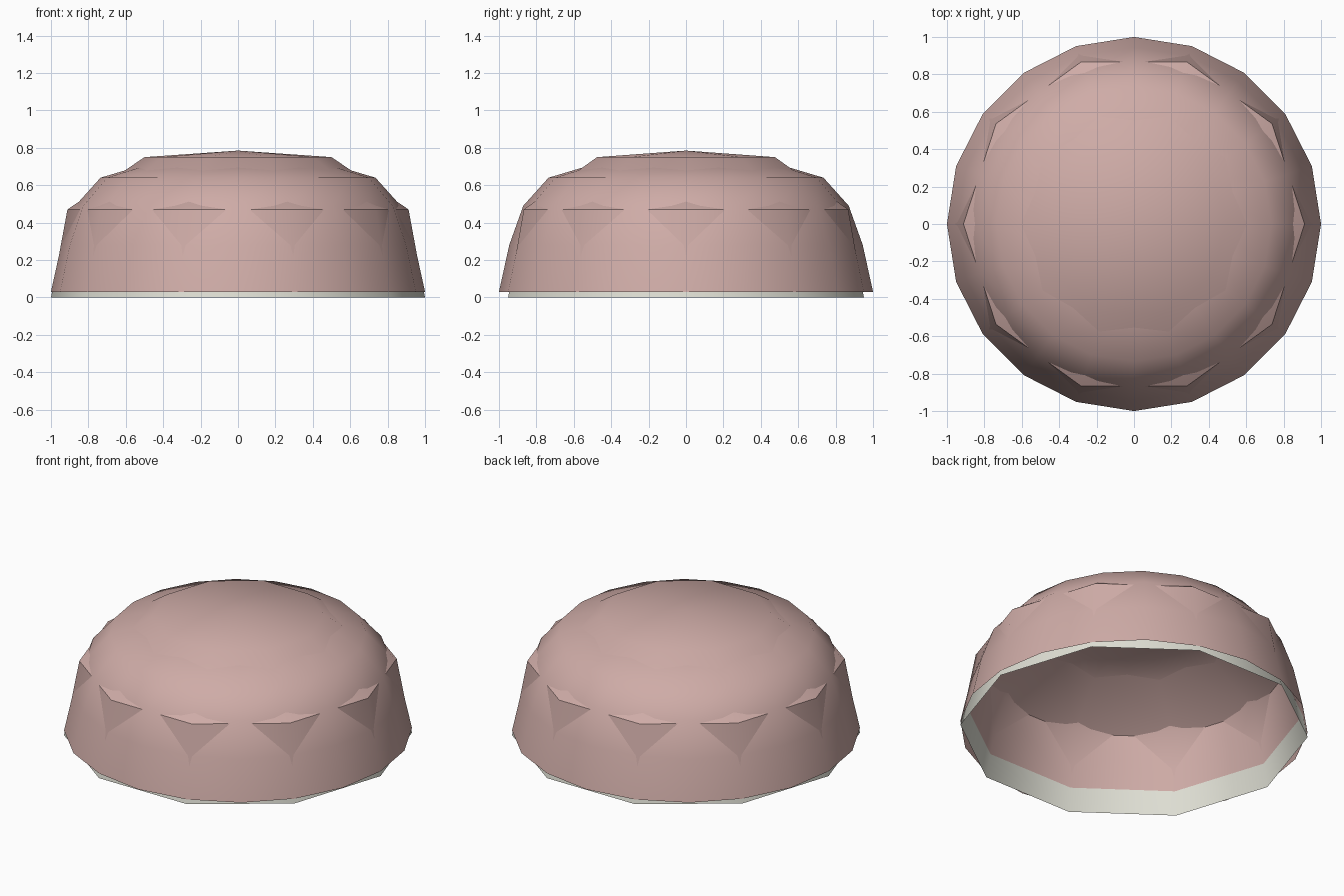
import bpy, bmesh, math

if "Cube" in bpy.data.objects:
    bpy.data.objects.remove(bpy.data.objects["Cube"])


def material(name, rgb):
    m = bpy.data.materials.new(name)
    m.diffuse_color = (*rgb, 1)
    m.use_nodes = True
    m.node_tree.nodes["Principled BSDF"].inputs["Base Color"].default_value = m.diffuse_color
    return m


pink = material("dusty_pink", (0.62, 0.41, 0.385))
grey = material("pale_grey", (0.74, 0.74, 0.66))


def open_dome(name, sides, profile, apex_z, mats, smooth_angle, grey_below=0.0):
    """Lathe a (radius, z) profile into an open-bottomed dome with an apex."""
    bm = bmesh.new()
    rings = [[bm.verts.new((r * math.cos(2 * math.pi * i / sides),
                            r * math.sin(2 * math.pi * i / sides), z))
              for i in range(sides)] for r, z in profile]
    for lo, hi in zip(rings, rings[1:]):
        for i in range(sides):
            j = (i + 1) % sides
            bm.faces.new((lo[i], lo[j], hi[j], hi[i]))
    apex = bm.verts.new((0, 0, apex_z))
    for i in range(sides):
        bm.faces.new((rings[-1][i], rings[-1][(i + 1) % sides], apex))
    for f in bm.faces:
        if f.calc_center_median().z < grey_below:
            f.material_index = 1
    me = bpy.data.meshes.new(name)
    bm.to_mesh(me)
    bm.free()
    for m in mats:
        me.materials.append(m)
    ob = bpy.data.objects.new(name, me)
    bpy.context.collection.objects.link(ob)
    bpy.ops.object.select_all(action='DESELECT')
    ob.select_set(True)
    bpy.context.view_layer.objects.active = ob
    bpy.ops.object.shade_smooth_by_angle(angle=math.radians(smooth_angle))
    return ob


# Outer shell: twenty sides, rounded shoulder
open_dome("outer_dome", 20,
          [(1.0, 0.03), (0.945, 0.28), (0.87, 0.49), (0.735, 0.64), (0.45, 0.725)],
          0.745, [pink], 60)

# Inner shell: ten sides, corners poke through the outer one; grey rim band
open_dome("inner_dome", 10,
          [(1.0, 0.0), (0.972, 0.145), (0.912, 0.47), (0.5, 0.75)],
          0.785, [pink, grey], 40, grey_below=0.1)
